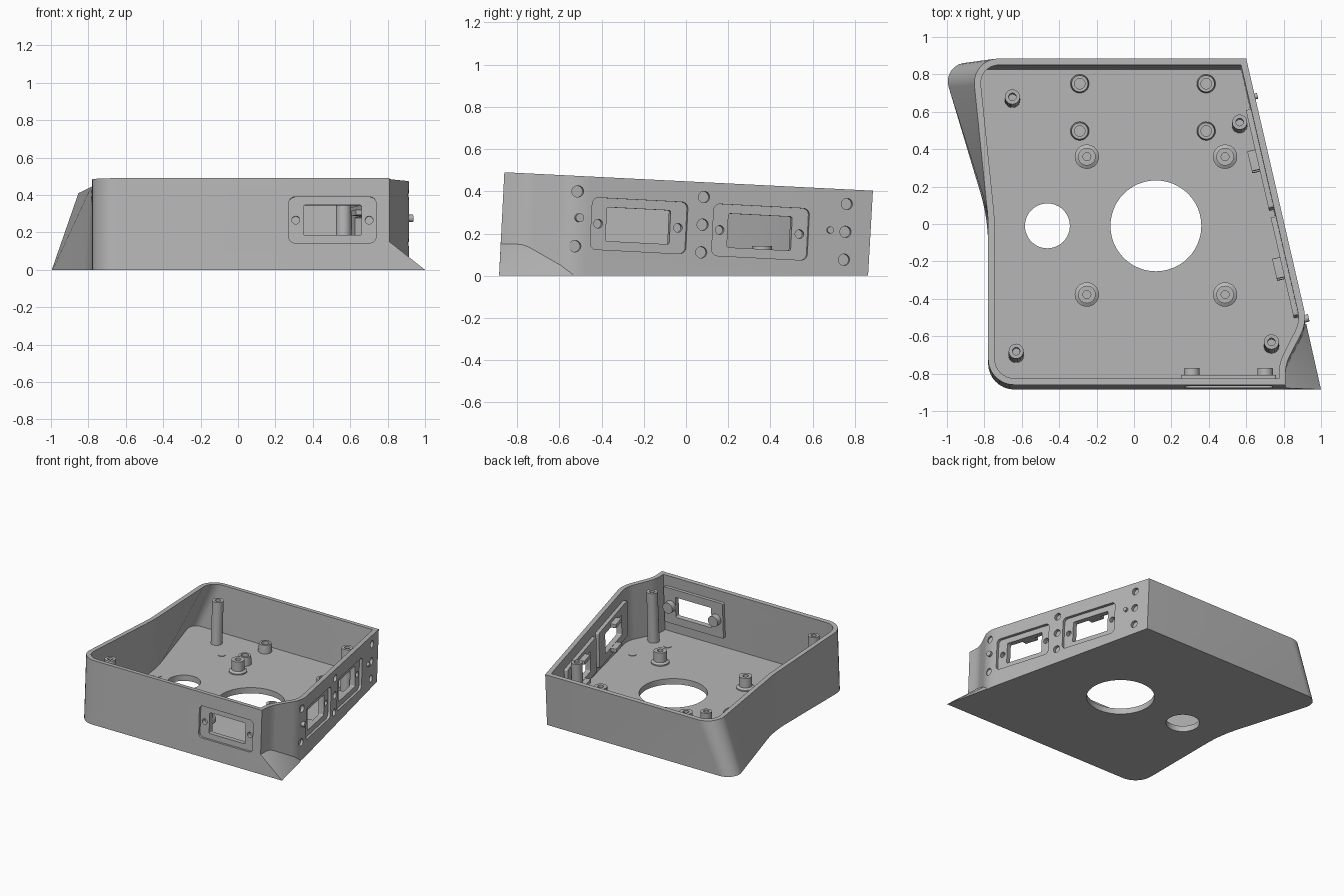
import bpy, bmesh, math
from mathutils import Matrix, Vector

cube = bpy.data.objects.get("Cube")
if cube:
    bpy.data.objects.remove(cube, do_unlink=True)

grey = bpy.data.materials.new("plain_grey")
grey.use_nodes = True
grey.diffuse_color = (0.47, 0.47, 0.47, 1)
grey.node_tree.nodes["Principled BSDF"].inputs["Base Color"].default_value = grey.diffuse_color

LEAN = 0.05          # walls lean back, square to the sloping rim
WALL, FLOOR = 0.035, 0.045


def finish(name, bm, matrix=None):
    bmesh.ops.recalc_face_normals(bm, faces=bm.faces)
    mesh = bpy.data.meshes.new(name)
    bm.to_mesh(mesh)
    bm.free()
    mesh.materials.append(grey)
    if matrix:
        mesh.transform(matrix)
    obj = bpy.data.objects.new(name, mesh)
    bpy.context.collection.objects.link(obj)
    return obj


def loft(name, rings, matrix=None):
    """Skin matching rings and cap both ends."""
    bm = bmesh.new()
    rows = [[bm.verts.new(p) for p in ring] for ring in rings]
    for low, high in zip(rows, rows[1:]):
        for i in range(len(low)):
            j = (i + 1) % len(low)
            bm.faces.new((low[i], low[j], high[j], high[i]))
    bm.faces.new(rows[0])
    bm.faces.new(rows[-1])
    return finish(name, bm, matrix)


def outline(corners, inset=0.0, seg=8):
    """Counter-clockwise polygon of (x, y, radius), moved inwards and filleted."""
    pts, out = [Vector(c[:2]) for c in corners], []
    for i, p in enumerate(pts):
        d1 = (p - pts[i - 1]).normalized()
        d2 = (pts[(i + 1) % len(pts)] - p).normalized()
        n1, n2 = Vector((-d1.y, d1.x)), Vector((-d2.y, d2.x))
        p = p + (n1 + n2) * inset / (1 + n1.dot(n2))
        turn = math.atan2(d1.x * d2.y - d1.y * d2.x, d1.dot(d2))
        side = math.copysign(1, turn)
        r = corners[i][2]
        if not r:
            out.append(p)
            continue
        r -= side * inset
        start = p - d1 * r * math.tan(abs(turn) / 2)
        centre = start + n1 * r * side
        for k in range(seg + 1):
            out.append(centre + Matrix.Rotation(turn * k / seg, 2) @ (start - centre))
    return out


def lathe(name, profile, matrix, seg=28):
    """Turned part from (radius, height) pairs."""
    angles = [math.tau * k / seg for k in range(seg)]
    return loft(name, [[(r * math.cos(a), r * math.sin(a), z) for a in angles]
                       for r, z in profile], matrix)


def plate(name, w, h, r, d0, d1, matrix):
    """Rounded rectangle between two depths."""
    x, y = w / 2, h / 2
    flat = outline([(-x, -y, r), (x, -y, r), (x, y, r), (-x, y, r)])
    return loft(name, [[(p.x, p.y, d) for p in flat] for d in (d0, d1)], matrix)


def cut(cutter, *targets):
    for target in targets:
        mod = target.modifiers.new("cut", "BOOLEAN")
        mod.operation, mod.solver, mod.object = "DIFFERENCE", "EXACT", cutter
        bpy.context.view_layer.objects.active = target
        bpy.ops.object.modifier_apply(modifier=mod.name)
    bpy.data.objects.remove(cutter, do_unlink=True)


def frame(origin, along, normal):
    t, n = Vector(along).normalized(), Vector(normal).normalized()
    m = Matrix((t, n.cross(t), n)).transposed().to_4x4()
    m.translation = origin
    return m


def rim(p):
    return (p.x, p.y, 0.49 - LEAN * (p.y + 0.86))


# Tray: flared back-left corner, notched front-right corner
base = [(-0.78, -0.885, 0.14), (0.81, -0.885, 0), (0.81, -0.775, 0.2), (0.925, -0.55, 0.2),
        (0.60, 0.862, 0), (-1.03, 0.862, 0.1), (-0.78, 0.03, 1.0)]
top = [(-0.78, -0.86, 0.14), (0.81, -0.86, 0), (0.81, -0.75, 0.2), (0.925, -0.525, 0.2),
       (0.60, 0.885, 0), (-0.868, 0.885, 0.13), (-0.78, 0.03, 1.0)]
tray = loft("tray", [
    [(p.x, p.y, 0) for p in outline(base)],
    [rim(p) for p in outline(top)],
    [rim(p) for p in outline(top, WALL)],
    [(p.x, p.y, FLOOR) for p in outline(base, WALL)]])

# Pointed foot filling the notch at floor level
bm = bmesh.new()
for p in [(0.79, -0.885, 0), (1, -0.885, 0), (0.92, -0.53, 0), (0.79, -0.76, 0),
          (0.79, -0.877, 0.16), (0.81, -0.877, 0.15), (0.81, -0.77, 0.15), (0.90, -0.59, 0.05)]:
    bm.verts.new(p)
bmesh.ops.convex_hull(bm, input=bm.verts)
finish("corner_foot", bm)

# Round openings in the floor
for x, r in ((0.117, 0.243), (-0.463, 0.12)):
    cut(lathe("floor_cutter", [(r, -0.1), (r, 0.1)], Matrix.Translation((x, -0.01, 0)), 48), tray)

front = frame((0, -0.885, 0), (1, 0, 0), (0, -1, LEAN))
right = frame((0.798, 0, 0), (-0.2246, 0.974, -LEAN), (0.974, 0.2246, 0))


def on_front(x, z):
    return front @ Matrix.Translation((x, z, 0))


def on_right(y, z):
    a = (y - LEAN * z) / 0.974
    return right @ Matrix.Translation((a, z + LEAN * a, 0))


def port(name, place, x, z, pad_w, step):
    """Recessed port with window, two screw holes and an inner backing pad."""
    here = place(x, z)
    pad = plate(name + "_backing", pad_w, 0.28, 0.01, -0.058, -0.028, here)
    cut(plate("pocket_cutter", 0.465, 0.245, 0.03, -0.018, 0.1, here), tray)
    cut(plate("window_cutter", 0.31, 0.16, 0.008, -0.2, 0.1, here), tray, pad)
    for s in (-1, 1):
        spot = here @ Matrix.Translation((s * step, 0, 0))
        cut(lathe("screw_cutter", [(0.021, -0.05), (0.021, 0.1)], spot), tray, pad)
    return here


# Front port with two inner screw barrels
here = port("front_port", on_front, 0.505, 0.267, 0.51, 0.196)
for s in (-1, 1):
    lathe("screw_barrel", [(0.042, -0.1), (0.042, -0.054)],
          here @ Matrix.Translation((s * 0.196, 0, 0)))

# Two side ports with inner clips
for y, z in ((-0.222, 0.237), (0.352, 0.207)):
    here = port("side_port", on_right, y, z, 0.54, 0.194)
    for s in (-1, 1):
        plate("port_clip", 0.11, 0.03, 0.004, -0.1, -0.05,
              here @ Matrix.Translation((0, s * 0.098, 0)))

# Blind round sockets on the side wall, in columns
for y, z, drop in ((-0.51, 0.40, 0.26), (0.085, 0.373, 0.131), (0.76, 0.34, 0.132)):
    for k in range(2 if drop > 0.2 else 3):
        spot = on_right(y - k * drop * LEAN, z - k * drop)
        cut(lathe("socket_cutter", [(0.027, -0.02), (0.027, 0.1)], spot), tray)

# Small locating pegs on the side wall
for y, z, r in ((-0.505, 0.275, 0.02), (0.68, 0.217, 0.016)):
    lathe("locating_peg", [(r, -0.02), (r, 0.02)], on_right(y, z))

# Tall leaning corner posts, just below the rim
for x, y in ((-0.65, 0.68), (0.565, 0.545), (-0.63, -0.68), (0.735, -0.63)):
    h = 0.415 - LEAN * (y + 0.86)
    m = Matrix.Translation((x, y - LEAN * h, 0.035))
    m[1][2] = LEAN
    lathe("corner_post", [(0.042, 0), (0.04, h), (0.02, h), (0.02, h - 0.12)], m)

# Flanged standoffs around the large opening
for x in (-0.252, 0.487):
    for y in (0.36, -0.377):
        lathe("flanged_standoff", [(0.065, 0.03), (0.065, 0.055), (0.047, 0.065), (0.047, 0.14),
                                   (0.021, 0.14), (0.021, 0.06)], Matrix.Translation((x, y, 0)))

# Short standoffs near the back
for x in (-0.29, 0.386):
    for y in (0.75, 0.497):
        lathe("short_standoff", [(0.05, 0.03), (0.05, 0.06), (0.044, 0.11), (0.028, 0.11),
                                 (0.028, 0.06)], Matrix.Translation((x, y, 0)))

# Flat pads on the floor
for x, y in ((-0.505, 0.52), (0.475, 0.56), (-0.675, -0.03), (-0.42, -0.585),
             (0.725, -0.375), (0.6, -0.63)):
    lathe("floor_pad", [(0.028, 0.04), (0.028, 0.049)], Matrix.Translation((x, y, 0)))

# Smooth curved walls, keep edges crisp
bpy.ops.object.select_all(action="DESELECT")
for obj in bpy.context.scene.objects:
    if obj.type == "MESH" and grey.name in obj.data.materials:
        obj.select_set(True)
        bpy.context.view_layer.objects.active = obj
bpy.ops.object.shade_smooth_by_angle(angle=math.radians(30))
